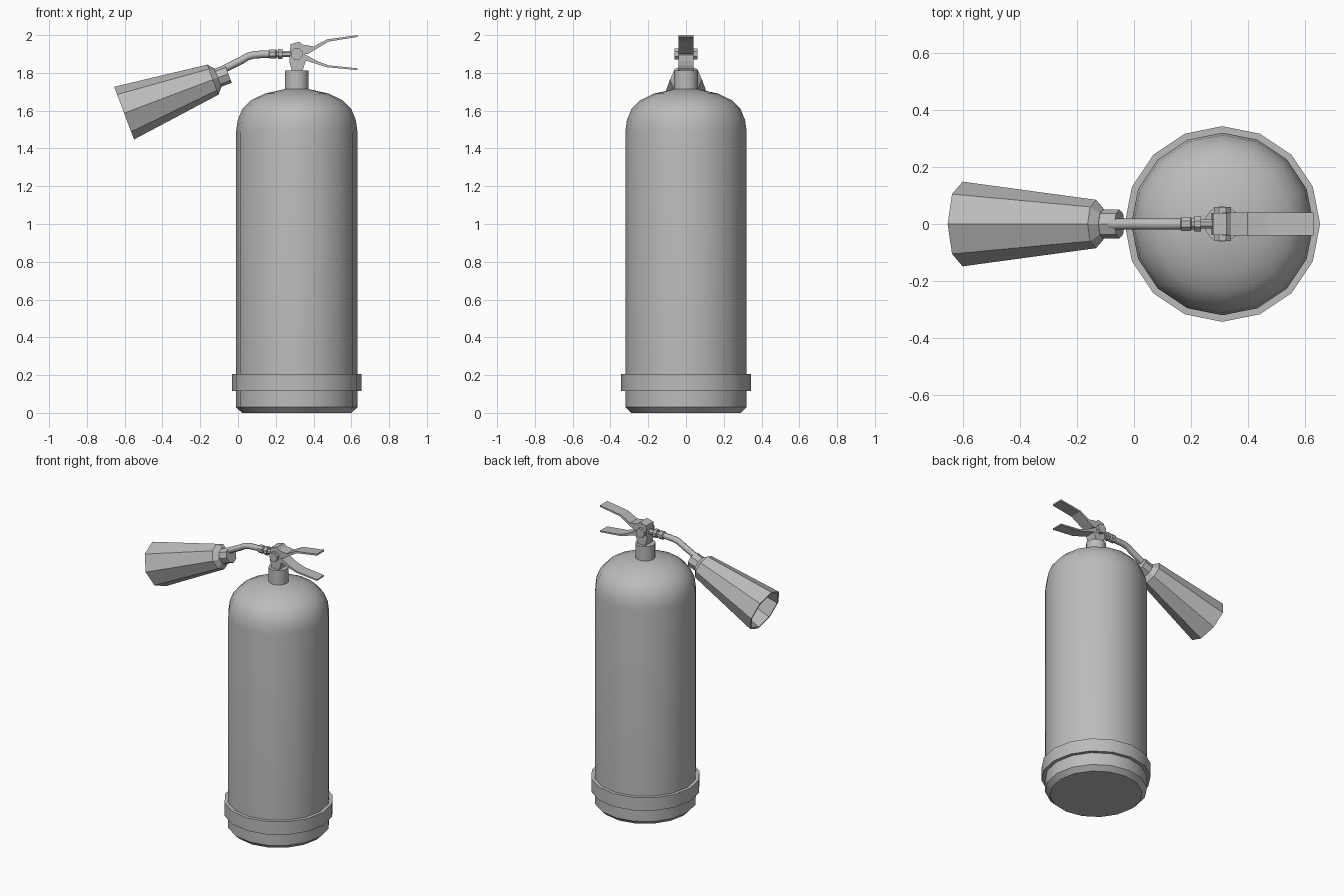
import bpy, bmesh, math
from mathutils import Vector, Matrix

cube = bpy.data.objects.get("Cube")
if cube:
    bpy.data.objects.remove(cube, do_unlink=True)

grey = bpy.data.materials.new("plain grey")
grey.use_nodes = True
grey.diffuse_color = (0.5, 0.5, 0.5, 1)
grey.node_tree.nodes["Principled BSDF"].inputs["Base Color"].default_value = (0.5, 0.5, 0.5, 1)

CX = 0.311  # tank axis
Z_AXIS = Vector((0, 0, 1))


def finish(name, bm, smooth=None):
    bmesh.ops.remove_doubles(bm, verts=bm.verts, dist=1e-5)
    bmesh.ops.recalc_face_normals(bm, faces=bm.faces)
    mesh = bpy.data.meshes.new(name)
    bm.to_mesh(mesh)
    bm.free()
    mesh.materials.append(grey)
    obj = bpy.data.objects.new(name, mesh)
    bpy.context.collection.objects.link(obj)
    if smooth:
        bpy.ops.object.select_all(action='DESELECT')
        obj.select_set(True)
        bpy.context.view_layer.objects.active = obj
        bpy.ops.object.shade_smooth_by_angle(angle=math.radians(smooth))
    return obj


def lathe(name, profile, sides, origin, axis=Z_AXIS, smooth=None, turn=0.0):
    """Sweep (radius, distance) pairs around an axis; both ends are capped."""
    bm = bmesh.new()
    rings = []
    for r, h in profile:
        rings.append([bm.verts.new((r * math.cos(math.tau * i / sides + turn),
                                    r * math.sin(math.tau * i / sides + turn), h))
                      for i in range(sides)])
    for a, b in zip(rings, rings[1:]):
        for i in range(sides):
            j = (i + 1) % sides
            bm.faces.new((a[i], a[j], b[j], b[i]))
    bm.faces.new(rings[0])
    bm.faces.new(rings[-1])
    # local y stays on world y, local z follows the axis
    z = Vector(axis).normalized()
    y = Vector((0, 1, 0)) if abs(z.y) < 0.9 else Vector((1, 0, 0))
    x = y.cross(z)
    rot = Matrix((x, y, z)).transposed().to_4x4()
    bm.transform(Matrix.Translation(origin) @ rot)
    return finish(name, bm, smooth)


def plate(name, outline, half_width):
    """Extrude an x-z outline symmetrically across y."""
    bm = bmesh.new()
    face = bm.faces.new([bm.verts.new((x, -half_width, z)) for x, z in outline])
    out = bmesh.ops.extrude_face_region(bm, geom=[face])
    moved = [v for v in out["geom"] if isinstance(v, bmesh.types.BMVert)]
    bmesh.ops.translate(bm, verts=moved, vec=(0, 2 * half_width, 0))
    return finish(name, bm)


# Tank with domed shoulder, foot band and neck
lathe("tank", [(0.29, 0), (0.321, 0.03), (0.321, 1.49), (0.313, 1.55), (0.288, 1.61),
               (0.243, 1.655), (0.17, 1.69), (0.06, 1.715)], 16, (CX, 0, 0), smooth=35)
lathe("foot_band", [(0.344, 0.115), (0.344, 0.205)], 16, (CX, 0, 0), smooth=35)
lathe("neck", [(0.063, 1.70), (0.063, 1.813)], 16, (CX, 0, 0), smooth=35)

# Valve block and pivot pin
plate("valve_block", [(0.288, 1.80), (0.338, 1.80), (0.358, 1.86), (0.352, 1.94),
                      (0.325, 1.965), (0.278, 1.952), (0.272, 1.86)], 0.039)
lathe("pivot_pin", [(0.032, -0.06), (0.032, 0.06)], 8, (CX, 0, 1.9), (0, 1, 0),
      turn=math.pi / 8)

# Squeeze lever and carrying handle
plate("squeeze_lever", [(0.31, 1.955), (0.40, 1.94), (0.47, 1.977), (0.632, 2.0),
                        (0.632, 1.99), (0.48, 1.966), (0.42, 1.93), (0.37, 1.90),
                        (0.31, 1.90)], 0.04)
plate("carry_handle", [(0.31, 1.90), (0.36, 1.895), (0.42, 1.862), (0.48, 1.84),
                       (0.632, 1.824), (0.632, 1.815), (0.47, 1.830), (0.36, 1.865),
                       (0.31, 1.865)], 0.04)

# Outlet fitting
lathe("outlet_fitting", [(0.02, 0), (0.027, 0.004), (0.027, 0.035), (0.02, 0.04),
                         (0.02, 0.05), (0.029, 0.05), (0.029, 0.073), (0.018, 0.073),
                         (0.018, 0.125)], 8, (0.163, 0, 1.9), (1, 0, 0), turn=math.pi / 8)

# Bent hose
curve = bpy.data.curves.new("hose", 'CURVE')
curve.dimensions = '3D'
curve.bevel_depth = 0.02
curve.bevel_resolution = 2
curve.use_fill_caps = True
path = [(-0.09, 1.813), (0.015, 1.865), (0.05, 1.886), (0.085, 1.896), (0.17, 1.9)]
spline = curve.splines.new('POLY')
spline.points.add(len(path) - 1)
for point, (x, z) in zip(spline.points, path):
    point.co = (x, 0, z, 1)
spline.use_smooth = True
curve.materials.append(grey)
hose = bpy.data.objects.new("hose", curve)
bpy.context.collection.objects.link(hose)

# Hollow discharge horn and its collar, along the tilted axis
mouth = Vector((-0.603, 0, 1.587))
horn_axis = Vector((0.936, 0, 0.353))
lathe("horn", [(0.066, 0.48), (0.136, 0), (0.149, 0), (0.085, 0.502), (0.053, 0.53)],
      8, mouth, horn_axis)
lathe("horn_collar", [(0.051, 0.515), (0.051, 0.59)], 8, mouth, horn_axis)
